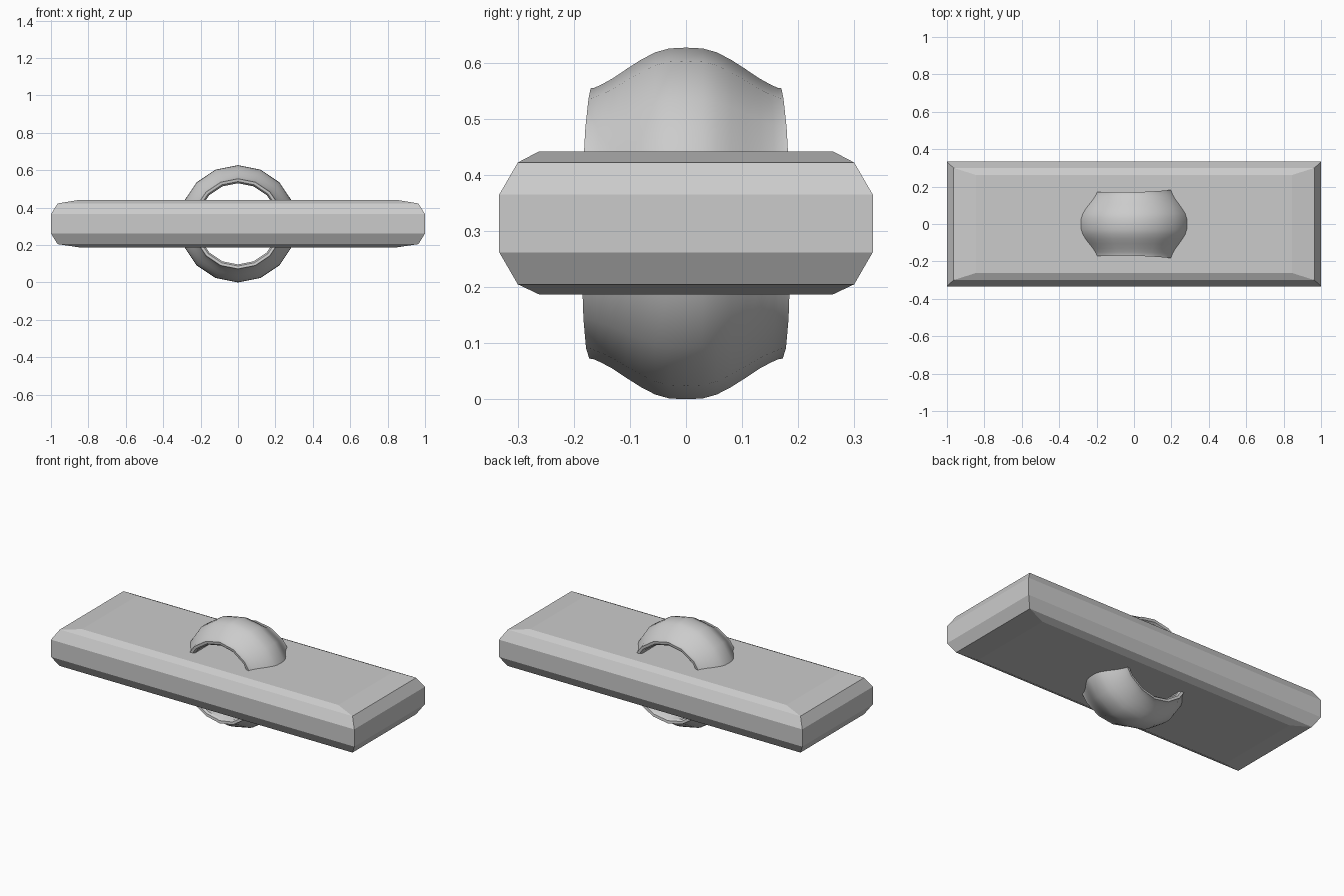
import bpy, bmesh, math

if "Cube" in bpy.data.objects:
    bpy.data.objects.remove(bpy.data.objects["Cube"])


def make_object(name, bm):
    bmesh.ops.recalc_face_normals(bm, faces=bm.faces[:])
    mesh = bpy.data.meshes.new(name)
    bm.to_mesh(mesh)
    bm.free()
    obj = bpy.data.objects.new(name, mesh)
    bpy.context.collection.objects.link(obj)
    return obj


def bridge(bm, a, b):
    n = len(a)
    for i in range(n):
        j = (i + 1) % n
        bm.faces.new((a[i], a[j], b[j], b[i]))


# Chamfered bar: stacked rectangles (z, half length, half width), flat shaded
levels = [(0.187, 0.845, 0.262), (0.205, 0.965, 0.30), (0.262, 1.0, 0.333),
          (0.365, 1.0, 0.333), (0.422, 0.965, 0.30), (0.442, 0.845, 0.262)]
bm = bmesh.new()
rects = [[bm.verts.new((sx * hx, sy * hy, z))
          for sx, sy in ((-1, -1), (1, -1), (1, 1), (-1, 1))]
         for z, hx, hy in levels]
for lower, upper in zip(rects, rects[1:]):
    bridge(bm, lower, upper)
bm.faces.new(rects[0])
bm.faces.new(rects[-1])
make_object("bar", bm)

# Bulging band around the bar: 16-sided ring with its axis along y
CENTRE_Z, SIDES = 0.3135, 16
half = [(0.0, 0.3135), (0.03, 0.312), (0.055, 0.305), (0.08, 0.292),
        (0.105, 0.276), (0.13, 0.259), (0.15, 0.248), (0.163, 0.242),
        (0.170, 0.241), (0.168, 0.226), (0.158, 0.217)]
profile = half + [(-y, r) for y, r in reversed(half[1:])]
bm = bmesh.new()
sections = []
for i in range(SIDES):
    a = 2 * math.pi * i / SIDES
    # the rim flares slightly wider on the right side
    flare = 0.016 * max(0.0, math.cos(a + 0.15))
    sections.append([
        bm.verts.new((r * math.cos(a),
                      y + math.copysign(flare * (abs(y) / 0.17) ** 4, y),
                      CENTRE_Z + r * math.sin(a)))
        for y, r in profile])
for i in range(SIDES):
    bridge(bm, sections[i], sections[(i + 1) % SIDES])
ring = make_object("ring_band", bm)

bpy.context.view_layer.objects.active = ring
ring.select_set(True)
bpy.ops.object.shade_smooth_by_angle(angle=math.radians(40))
